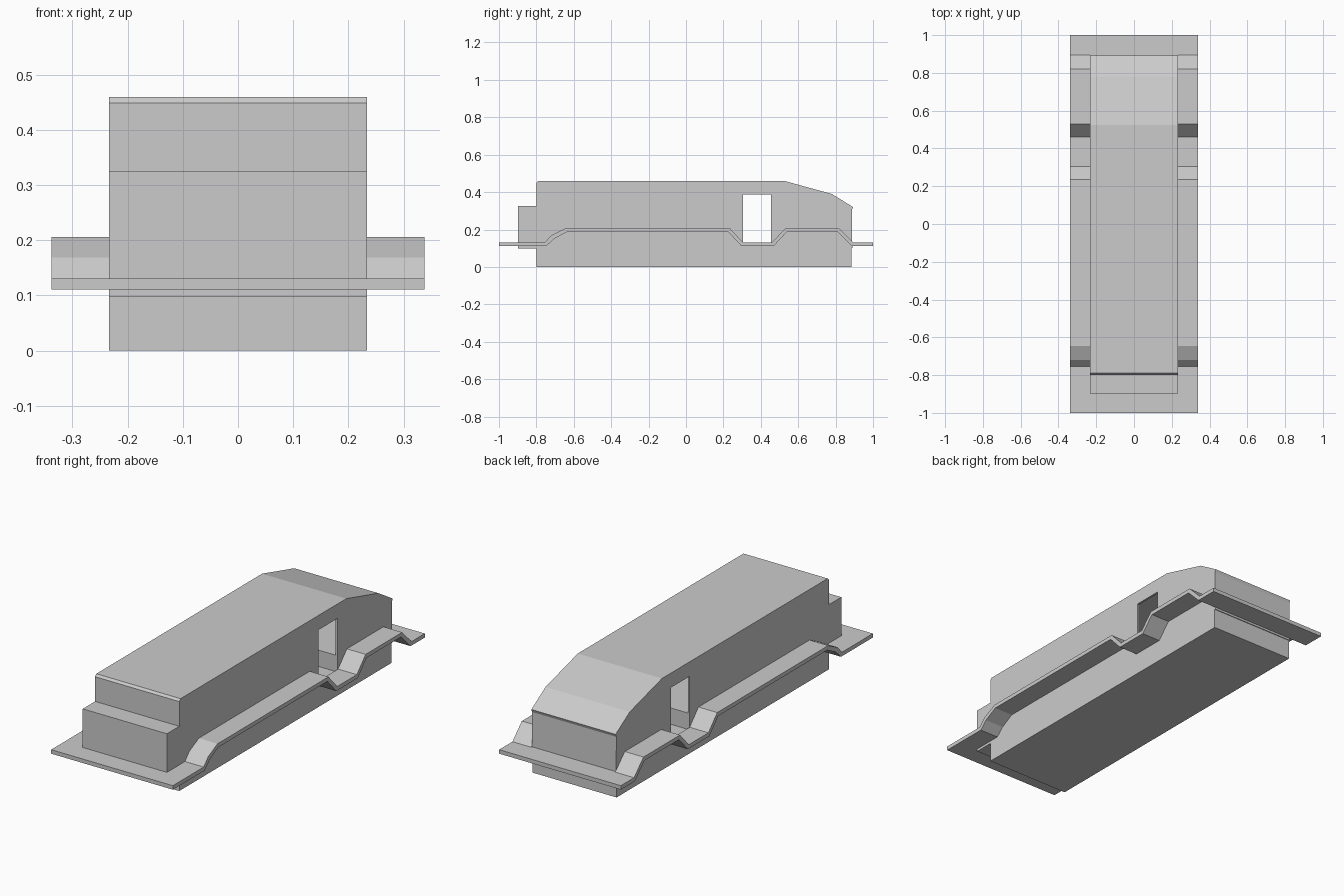
import bpy, bmesh

if "Cube" in bpy.data.objects:
    bpy.data.objects.remove(bpy.data.objects["Cube"])


def extrude_profile(name, pts, x0, x1):
    """Solid from a closed (y, z) profile extruded between two x positions."""
    bm = bmesh.new()
    face = bm.faces.new([bm.verts.new((x0, y, z)) for y, z in pts])
    new = bmesh.ops.extrude_face_region(bm, geom=[face])["geom"]
    moved = [v for v in new if isinstance(v, bmesh.types.BMVert)]
    bmesh.ops.translate(bm, verts=moved, vec=(x1 - x0, 0, 0))
    bmesh.ops.recalc_face_normals(bm, faces=bm.faces)
    mesh = bpy.data.meshes.new(name)
    bm.to_mesh(mesh)
    bm.free()
    obj = bpy.data.objects.new(name, mesh)
    bpy.context.collection.objects.link(obj)
    return obj


def cut(target, cutter):
    """Subtract the cutter and remove it."""
    cutter.hide_render = True
    mod = target.modifiers.new("cut", "BOOLEAN")
    mod.operation = "DIFFERENCE"
    mod.solver = "EXACT"
    mod.object = cutter
    bpy.context.view_layer.objects.active = target
    bpy.ops.object.modifier_apply(modifier=mod.name)
    bpy.data.objects.remove(cutter)


def rect(y0, y1, z0, z1):
    return [(y0, z0), (y1, z0), (y1, z1), (y0, z1)]


W = 0.234    # half width of body
S = 0.338    # half width of skirt
T = 0.02     # skirt thickness

# Body shell with sloped nose and rear step
body = extrude_profile("body", [
    (-0.80, 0), (0.885, 0), (0.885, 0.10), (0.889, 0.10), (0.887, 0.305),
    (0.893, 0.32), (0.78, 0.39), (0.525, 0.46), (-0.79, 0.46),
    (-0.80, 0.449), (-0.80, 0.325), (-0.898, 0.325), (-0.898, 0.098),
    (-0.80, 0.098)], -W, W)

# Hollow cabin above the floor
cut(body, extrude_profile("cabin_cutter", [
    (-0.785, 0.20), (0.875, 0.20), (0.875, 0.315), (0.77, 0.38),
    (0.52, 0.448), (-0.785, 0.448)], -W + 0.01, W - 0.01))

# Door openings on both sides with a sunken step well
cut(body, extrude_profile("door_cutter", rect(0.305, 0.455, 0.118, 0.387),
                          -0.3, 0.3))

# Side skirts that rise over the flanks and dip at the doors
top = [(-1, 0.131), (-0.755, 0.131), (-0.72, 0.169), (-0.645, 0.206),
       (0.235, 0.206), (0.305, 0.131), (0.46, 0.131), (0.53, 0.206),
       (0.82, 0.206), (0.895, 0.131), (1, 0.131)]
# Underside shifted so sloped parts keep an even thickness
shift = [0, 0.008, 0.012, 0.006, -0.008, -0.008, 0.008, 0.008, -0.008, -0.008, 0]
under = [(y + d, z - T) for (y, z), d in zip(top, shift)]
for side, label in ((1, "right"), (-1, "left")):
    extrude_profile(label + "_skirt", top + under[::-1], side * W, side * S)

# Flat plates joining the skirts at both ends
extrude_profile("front_plate", rect(-1, -0.89, 0.111, 0.131), -W, W)
extrude_profile("rear_plate", rect(0.88, 1, 0.111, 0.131), -W, W)
